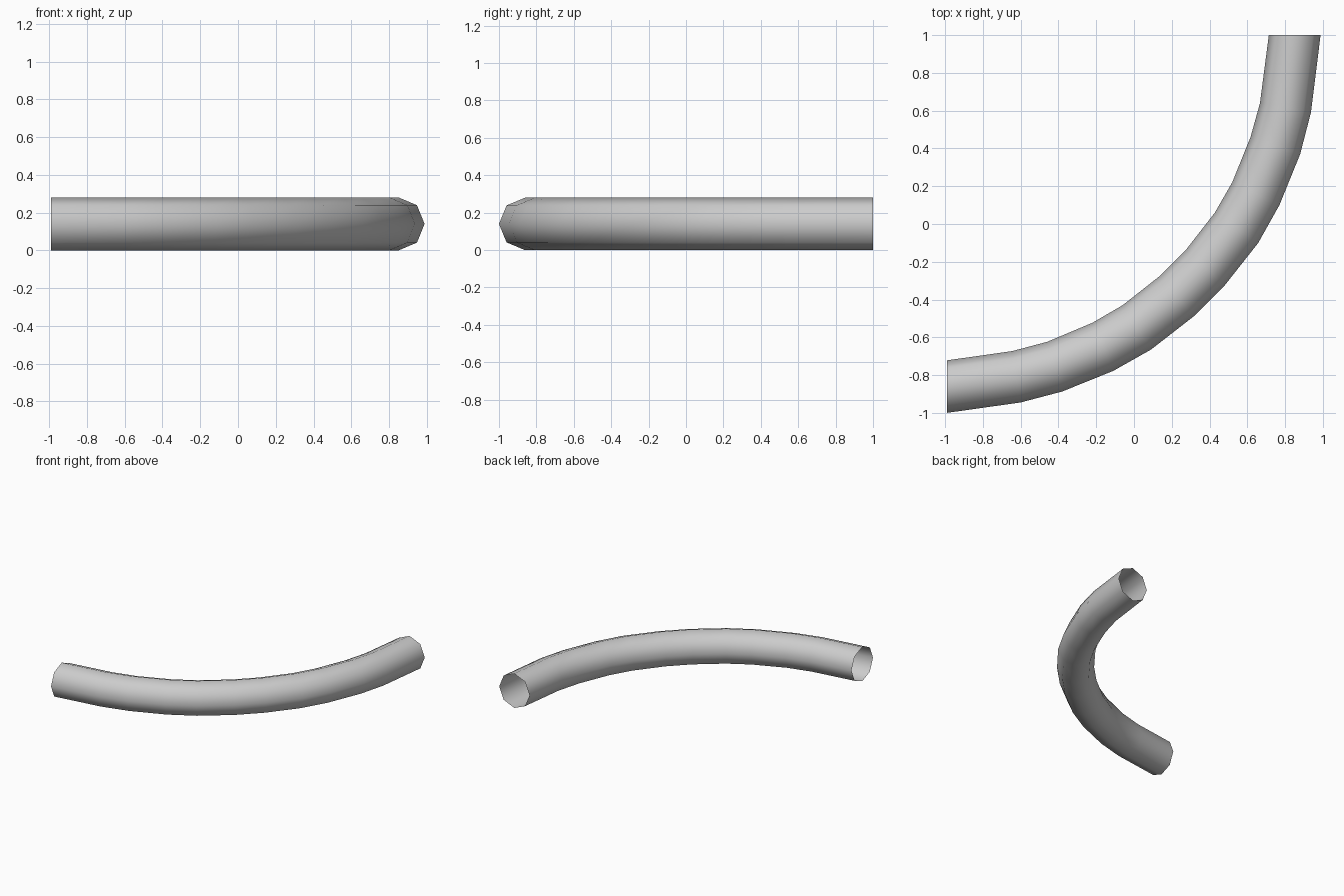
import bpy, bmesh, math
from mathutils import Vector

if "Cube" in bpy.data.objects:
    bpy.data.objects.remove(bpy.data.objects["Cube"])

SIDES, RADIUS = 8, 0.14

# Matching outer and inner edge points of each ring, seen from above
outer = [(-0.99, -1.0), (-0.6, -0.945), (-0.38, -0.887), (-0.11, -0.778), (0.09, -0.665),
         (0.315, -0.49), (0.482, -0.323), (0.658, -0.1), (0.77, 0.1), (0.88, 0.37),
         (0.937, 0.59), (0.988, 1.0)]
inner = [(-0.99, -0.722), (-0.645, -0.673), (-0.46, -0.624), (-0.22, -0.523), (-0.06, -0.43),
         (0.137, -0.275), (0.275, -0.137), (0.428, 0.06), (0.52, 0.22), (0.617, 0.46),
         (0.667, 0.64), (0.714, 1.0)]

# Open octagonal tube swept along the bend
bm = bmesh.new()
rings = []
for o, i in zip(outer, inner):
    o, i = Vector((*o, RADIUS)), Vector((*i, RADIUS))
    centre, half = (o + i) / 2, (o - i) / 2
    rings.append([bm.verts.new(centre + half * math.cos(a) + Vector((0, 0, RADIUS * math.sin(a))))
                  for a in (math.tau * k / SIDES for k in range(SIDES))])
for r, s in zip(rings, rings[1:]):
    for k in range(SIDES):
        n = (k + 1) % SIDES
        bm.faces.new((r[k], s[k], s[n], r[n]))
bmesh.ops.recalc_face_normals(bm, faces=bm.faces)

mesh = bpy.data.meshes.new("curved_pipe")
bm.to_mesh(mesh)
bm.free()
pipe = bpy.data.objects.new("curved_pipe", mesh)
bpy.context.collection.objects.link(pipe)
for p in mesh.polygons:
    p.use_smooth = True
